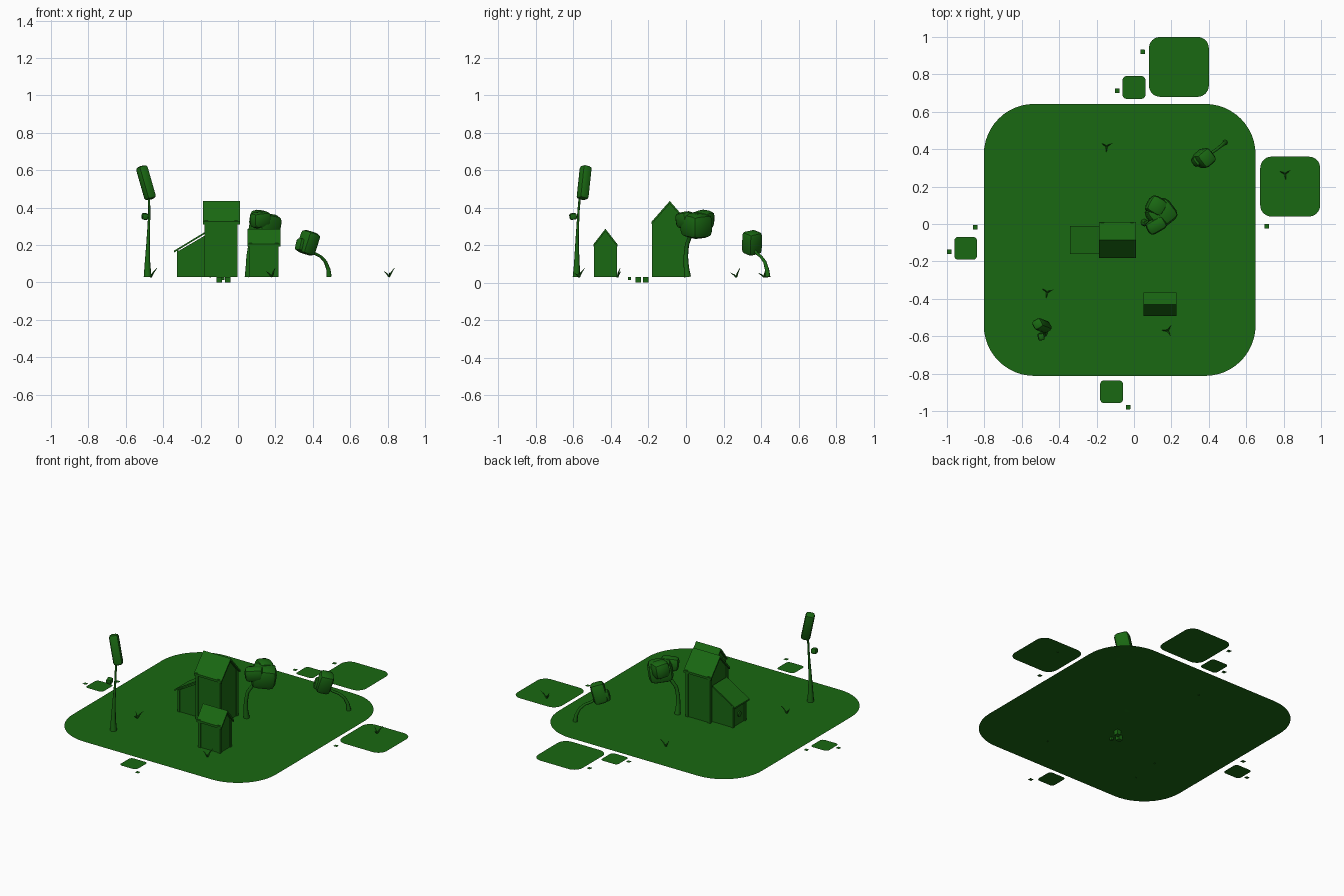
import bpy, bmesh, math
from mathutils import Vector, Matrix, Euler

if "Cube" in bpy.data.objects:
    bpy.data.objects.remove(bpy.data.objects["Cube"])

G = 0.03  # ground level
green = bpy.data.materials.new("green")
green.diffuse_color = (0.01, 0.14, 0.006, 1)
green.use_nodes = True
green.node_tree.nodes["Principled BSDF"].inputs["Base Color"].default_value = green.diffuse_color


def finish(name, bm, smooth=None):
    bmesh.ops.recalc_face_normals(bm, faces=bm.faces)
    me = bpy.data.meshes.new(name)
    bm.to_mesh(me)
    bm.free()
    ob = bpy.data.objects.new(name, me)
    bpy.context.collection.objects.link(ob)
    me.materials.append(green)
    if smooth:
        bpy.ops.object.select_all(action='DESELECT')
        ob.select_set(True)
        bpy.context.view_layer.objects.active = ob
        bpy.ops.object.shade_smooth_by_angle(angle=math.radians(smooth))
    return ob


def plate(name, x0, x1, y0, y1, r, n=8):
    """Flat rounded rectangle at ground level."""
    bm = bmesh.new()
    vs = []
    corners = [(x1 - r, y1 - r), (x0 + r, y1 - r), (x0 + r, y0 + r), (x1 - r, y0 + r)]
    for k, (cx, cy) in enumerate(corners):
        for i in range(n + 1):
            a = math.pi / 2 * (k + i / n)
            vs.append(bm.verts.new((cx + r * math.cos(a), cy + r * math.sin(a), G)))
    bm.faces.new(vs)
    finish(name, bm)


def box(name, x0, x1, y0, y1, z0, z1):
    bm = bmesh.new()
    m = Matrix.Translation(((x0 + x1) / 2, (y0 + y1) / 2, (z0 + z1) / 2))
    bmesh.ops.create_cube(bm, size=1, matrix=m @ Matrix.Diagonal((x1 - x0, y1 - y0, z1 - z0, 1)))
    return finish(name, bm)


def prism(name, profile, a, b, axis):
    """Extrude a (u, z) profile from a to b along x or y."""
    bm = bmesh.new()
    put = (lambda t, u, z: (t, u, z)) if axis == 'x' else (lambda t, u, z: (u, t, z))
    lo = bm.faces.new([bm.verts.new(put(a, u, z)) for u, z in profile])
    new = bmesh.ops.extrude_face_region(bm, geom=[lo])['geom']
    d = Vector(put(b - a, 0, 0))
    bmesh.ops.translate(bm, vec=d, verts=[v for v in new if isinstance(v, bmesh.types.BMVert)])
    finish(name, bm)


def leaf_block(name, loc, dims, rot, bevel):
    """Soft-edged foliage block; rot in degrees."""
    bm = bmesh.new()
    bmesh.ops.create_cube(bm, size=1, matrix=Matrix.Diagonal((*dims, 1)))
    bmesh.ops.bevel(bm, geom=bm.edges[:], offset=bevel, segments=2, profile=0.5, affect='EDGES')
    e = Euler([math.radians(d) for d in rot])
    bm.transform(Matrix.Translation(loc) @ e.to_matrix().to_4x4())
    finish(name, bm, 40)


def stem(name, pts, sides=8):
    """Tapered tube through (x, y, z, radius) points."""
    bm = bmesh.new()
    rings = []
    for i, p in enumerate(pts):
        d = Vector(pts[min(i + 1, len(pts) - 1)][:3]) - Vector(pts[max(i - 1, 0)][:3])
        q = Vector((0, 0, 1)).rotation_difference(d)
        rings.append([bm.verts.new(Vector(p[:3]) + q @ Vector(
            (p[3] * math.cos(2 * math.pi * k / sides), p[3] * math.sin(2 * math.pi * k / sides), 0)))
            for k in range(sides)])
    for r, s in zip(rings, rings[1:]):
        for k in range(sides):
            bm.faces.new((r[k], r[(k + 1) % sides], s[(k + 1) % sides], s[k]))
    bm.faces.new(rings[0])
    bm.faces.new(rings[-1])
    finish(name, bm, 50)


def gable_house(name, x0, x1, y0, y1, eave, peak):
    """Gabled walls, corner posts and a thin pitched roof, ridge along x."""
    ym, i = (y0 + y1) / 2, 0.008
    prism(name + "_walls", [(y0 + i, G), (y1 - i, G), (y1 - i, eave), (ym, peak - 0.012), (y0 + i, eave)],
          x0 + 0.015, x1 - 0.018, 'x')
    w = 0.018
    for px in (x0 + 0.008, x1 - 0.012 - w):
        for py in (y0 + 0.002, y1 - 0.002 - w):
            box(name + "_post", px, px + w, py, py + w, G, eave + 0.005)
    t = 0.014
    prism(name + "_roof", [(y0, eave), (ym, peak), (y1, eave), (y1, eave - t), (ym, peak - t), (y0, eave - t)],
          x0, x1, 'x')


# ground and floating islets
plate("ground", -0.803, 0.65, -0.812, 0.642, 0.27, 12)
plate("large_islet", 0.08, 0.40, 0.68, 1.0, 0.06)
plate("large_islet", 0.675, 0.995, 0.04, 0.36, 0.06)
for cx, cy in ((0, 0.73), (-0.90, -0.13), (-0.12, -0.897)):
    plate("small_islet", cx - 0.061, cx + 0.061, cy - 0.061, cy + 0.061, 0.022)
for cx, cy in ((0.046, 0.92), (-0.09, 0.713), (0.71, -0.012), (-0.849, -0.017), (-0.988, -0.148), (-0.032, -0.979)):
    plate("tiny_islet", cx - 0.012, cx + 0.012, cy - 0.012, cy + 0.012, 0.002, 2)

# main house with lean-to, and small house
gable_house("main_house", -0.187, 0.01, -0.183, 0.01, 0.325, 0.435)
gable_house("small_house", 0.05, 0.228, -0.493, -0.366, 0.205, 0.287)
prism("lean_to_walls", [(-0.318, G), (-0.17, G), (-0.17, 0.255), (-0.318, 0.168)], -0.15, -0.022, 'y')
prism("lean_to_roof", [(-0.342, 0.16), (-0.18, 0.258), (-0.18, 0.268), (-0.342, 0.17)], -0.16, -0.012, 'y')
for y in (-0.155, -0.033):
    box("lean_to_post", -0.325, -0.309, y, y + 0.016, G, 0.17)

# round window on the lean-to
bm = bmesh.new()
bmesh.ops.create_cone(bm, cap_ends=True, segments=12, radius1=0.016, radius2=0.016, depth=0.012,
                      matrix=Matrix.Translation((-0.32, -0.086, 0.095)) @ Matrix.Rotation(math.pi / 2, 4, 'Y'))
finish("lean_to_window", bm)

# tall slender tree
stem("tall_trunk", [(-0.483, -0.583, G, 0.021), (-0.484, -0.582, 0.10, 0.015), (-0.481, -0.581, 0.20, 0.010),
                    (-0.477, -0.577, 0.30, 0.007), (-0.474, -0.573, 0.38, 0.006), (-0.477, -0.566, 0.46, 0.006)])
leaf_block("tall_foliage", (-0.492, -0.543, 0.533), (0.056, 0.056, 0.185), (-13, -11, 30), 0.016)
leaf_block("tall_foliage_tuft", (-0.497, -0.602, 0.353), (0.034, 0.038, 0.034), (8, 5, 10), 0.009)

# big tree beside the main house
stem("big_trunk", [(0.055, 0.008, G, 0.019), (0.055, 0.002, 0.08, 0.014), (0.057, -0.001, 0.14, 0.012),
                   (0.066, 0.005, 0.20, 0.011), (0.095, 0.022, 0.25, 0.011), (0.13, 0.04, 0.29, 0.009)])
leaf_block("big_foliage", (0.145, 0.055, 0.305), (0.145, 0.135, 0.13), (5, 8, 38), 0.035)
leaf_block("big_foliage_top", (0.118, 0.095, 0.335), (0.10, 0.10, 0.10), (-8, 6, -30), 0.03)
leaf_block("big_foliage_front", (0.12, -0.005, 0.335), (0.11, 0.075, 0.085), (6, -5, 30), 0.025)

# leaning tree
stem("leaning_trunk", [(0.487, 0.436, G, 0.014), (0.483, 0.432, 0.07, 0.011), (0.468, 0.42, 0.11, 0.009),
                       (0.443, 0.40, 0.138, 0.008), (0.41, 0.378, 0.155, 0.008), (0.385, 0.36, 0.18, 0.008)])
leaf_block("leaning_foliage", (0.375, 0.352, 0.212), (0.085, 0.09, 0.125), (10, 15, 40), 0.022)
leaf_block("leaning_foliage_side", (0.338, 0.338, 0.20), (0.05, 0.055, 0.07), (0, 15, 35), 0.016)

# grass sprouts
for cx, cy, turn in ((-0.147, 0.415, 0.5), (-0.465, -0.365, 0.4), (0.18, -0.57, 1.0), (0.808, 0.268, 0.6)):
    for k, (reach, h) in enumerate(((0.036, 0.048), (0.03, 0.03), (0.03, 0.022))):
        a = turn + k * 2.1
        c, s = math.cos(a), math.sin(a)
        stem("grass_blade", [(cx, cy, G, 0.005), (cx + c * reach * .4, cy + s * reach * .4, G + h * .5, 0.004),
                             (cx + c * reach, cy + s * reach, G + h, 0.0008)], 4)

# little blocks hanging under the ground
for cx, cy, r, z0 in ((-0.10, -0.255, 0.015, 0), (-0.055, -0.215, 0.015, 0), (-0.08, -0.30, 0.008, 0.014)):
    box("underside_block", cx - r, cx + r, cy - r, cy + r, z0, G)
